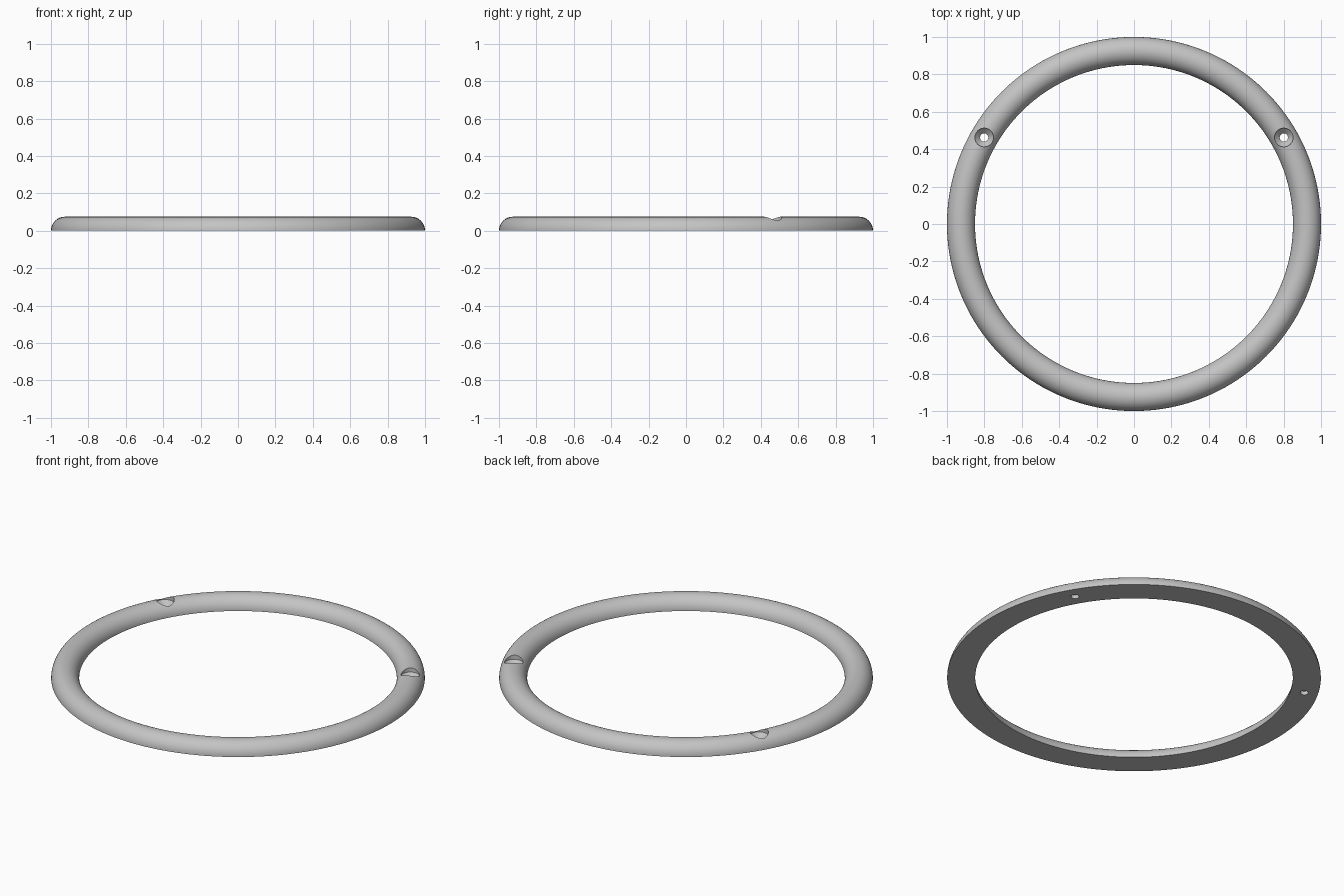
import bpy, bmesh, math

cube = bpy.data.objects.get("Cube")
if cube:
    bpy.data.objects.remove(cube, do_unlink=True)

OUTER, TUBE = 1.0, 0.075
MID = OUTER - TUBE


def lathe(name, profile, segments, closed, centre=(0, 0)):
    """Spin (radius, z) points about a vertical axis; open profiles get end caps."""
    bm = bmesh.new()
    rings = []
    for i in range(segments):
        a = 2 * math.pi * i / segments
        rings.append([bm.verts.new((centre[0] + r * math.cos(a),
                                    centre[1] + r * math.sin(a), z)) for r, z in profile])
    n = len(profile)
    for i in range(segments):
        p, q = rings[i], rings[(i + 1) % segments]
        for j in range(n if closed else n - 1):
            k = (j + 1) % n
            bm.faces.new((p[j], q[j], q[k], p[k]))
    if not closed:
        bm.faces.new([r[0] for r in rings])
        bm.faces.new([r[-1] for r in rings])
    bmesh.ops.recalc_face_normals(bm, faces=bm.faces)
    mesh = bpy.data.meshes.new(name)
    bm.to_mesh(mesh)
    bm.free()
    obj = bpy.data.objects.new(name, mesh)
    bpy.context.collection.objects.link(obj)
    return obj


# Plain grey finish
grey = bpy.data.materials.new("plain_grey")
grey.use_nodes = True
colour = (0.55, 0.55, 0.55, 1)
grey.diffuse_color = colour
grey.node_tree.nodes["Principled BSDF"].inputs["Base Color"].default_value = colour

# Ring with a half-round section and a flat underside
STEPS = 24
section = [(MID + TUBE * math.cos(math.pi * i / STEPS),
            TUBE * math.sin(math.pi * i / STEPS)) for i in range(STEPS + 1)]
ring = lathe("half_round_ring", section, 160, True)
ring.data.materials.append(grey)
bpy.context.view_layer.objects.active = ring
ring.select_set(True)

# Two countersunk screw holes, mirrored left and right
screw = [(0.022, -0.05), (0.022, 0.022), (0.05, 0.05), (0.05, 0.12)]
for side, label in ((1, "left"), (-1, "right")):
    angle = math.radians(30)
    spot = (side * MID * math.cos(angle), MID * math.sin(angle))
    cutter = lathe(label + "_screw_hole_cutter", screw, 32, False, spot)
    cutter.data.materials.append(grey)
    cutter.hide_render = True
    cut = ring.modifiers.new(label + "_screw_hole", "BOOLEAN")
    cut.operation = "DIFFERENCE"
    cut.solver = "EXACT"
    cut.object = cutter
    bpy.ops.object.modifier_apply(modifier=cut.name)
    bpy.data.objects.remove(cutter, do_unlink=True)

bpy.ops.object.shade_smooth_by_angle(angle=math.radians(30))
